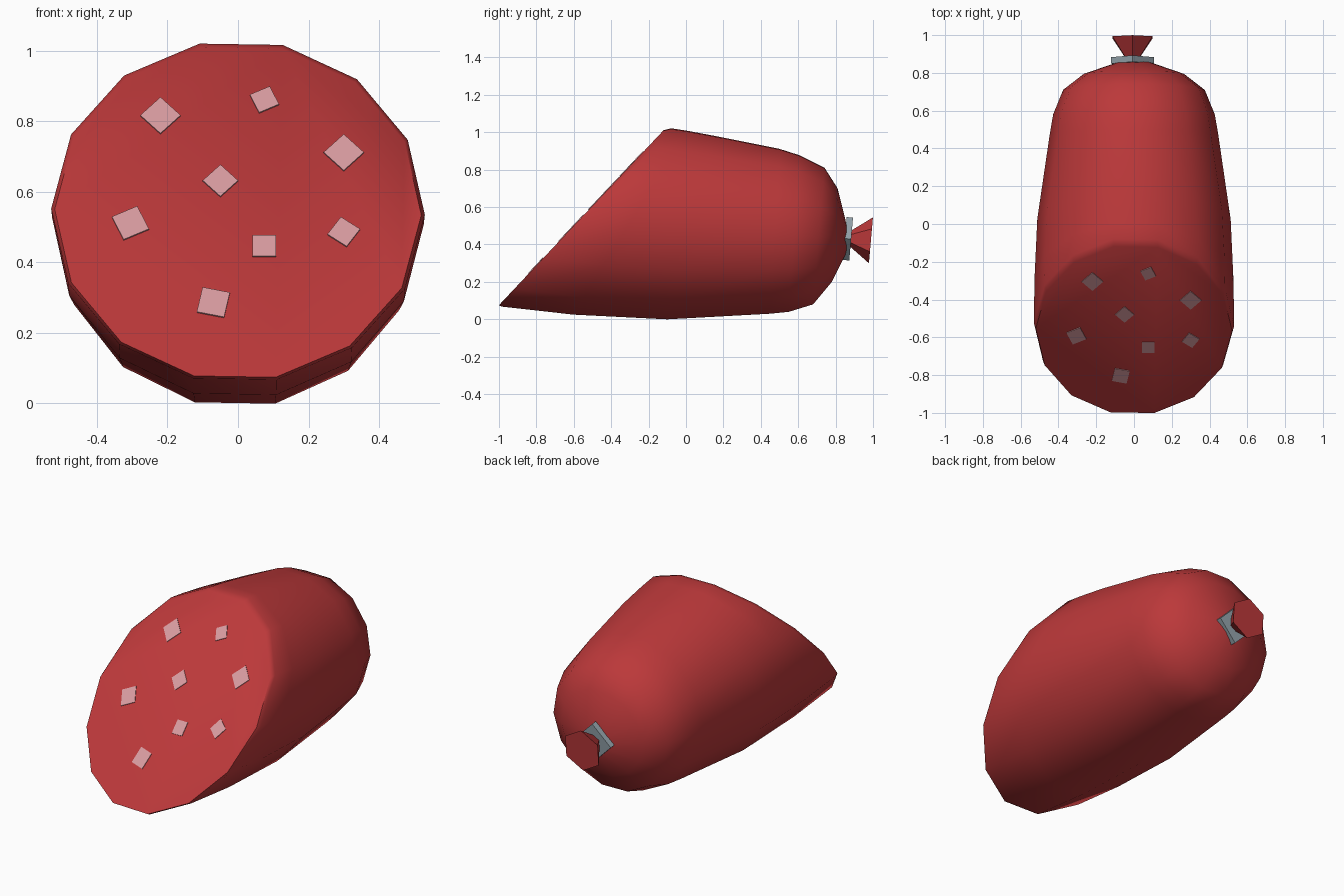
import bpy, bmesh, math
from mathutils import Matrix, Vector

if "Cube" in bpy.data.objects:
    bpy.data.objects.remove(bpy.data.objects["Cube"])

SIDES = 14


def material(name, rgb):
    m = bpy.data.materials.new(name)
    m.diffuse_color = (*rgb, 1)
    m.use_nodes = True
    m.node_tree.nodes["Principled BSDF"].inputs["Base Color"].default_value = m.diffuse_color
    return m


red = material("sausage red", (0.50, 0.040, 0.042))
pink = material("fat pink", (0.69, 0.33, 0.35))
grey = material("clip grey", (0.30, 0.37, 0.41))


def make_object(name, bm, mat, smooth=None):
    bmesh.ops.recalc_face_normals(bm, faces=bm.faces)
    mesh = bpy.data.meshes.new(name)
    bm.to_mesh(mesh)
    bm.free()
    mesh.materials.append(mat)
    ob = bpy.data.objects.new(name, mesh)
    bpy.context.collection.objects.link(ob)
    if smooth:
        bpy.ops.object.select_all(action='DESELECT')
        ob.select_set(True)
        bpy.context.view_layer.objects.active = ob
        bpy.ops.object.shade_smooth_by_angle(angle=math.radians(smooth))
    return ob


# sausage body: slanted rings, each (bottom y, bottom z, top y, top z, half width)
RINGS = [
    (-1.00, 0.075, -0.12, 1.010, 0.520),
    (-0.985, 0.068, -0.08, 1.020, 0.530),
    (-0.60, 0.025, 0.00, 1.008, 0.527),
    (-0.10, 0.000, 0.15, 0.980, 0.512),
    (0.45, 0.030, 0.50, 0.910, 0.446),
    (0.55, 0.040, 0.61, 0.875, 0.428),
    (0.68, 0.080, 0.74, 0.810, 0.375),
    (0.78, 0.200, 0.81, 0.700, 0.265),
    (0.86, 0.360, 0.86, 0.500, 0.075),
]
bm = bmesh.new()
loops = []
stretch = math.sin(math.radians(77.8))
for yb, zb, yt, zt, hw in RINGS:
    loop = []
    for i in range(SIDES):
        a = math.tau * i / SIDES - math.radians(1)
        s = math.sin(a) / stretch
        loop.append(bm.verts.new((hw * math.cos(a),
                                  (yb + yt) / 2 + s * (yt - yb) / 2,
                                  (zb + zt) / 2 + s * (zt - zb) / 2)))
    loops.append(loop)
for a, b in zip(loops, loops[1:]):
    for i in range(SIDES):
        j = (i + 1) % SIDES
        bm.faces.new((a[i], a[j], b[j], b[i]))
bm.faces.new(loops[0])
bm.faces.new(loops[-1])
body = make_object("sausage_body", bm, red, 45)
# keep the edge of the cut crisp
sharp = body.data.attributes.get("sharp_edge") or body.data.attributes.new("sharp_edge", 'BOOLEAN', 'EDGE')
for e in body.data.edges:
    if max(e.vertices) < SIDES:
        sharp.data[e.index].value = True

# fat pieces on the cut face: (x, z, radius, turn in degrees)
FAT = [
    (-0.22, 0.815, 0.057, 0), (0.075, 0.86, 0.044, 70), (0.30, 0.71, 0.057, 0),
    (-0.05, 0.63, 0.050, 0), (-0.305, 0.51, 0.056, 70), (0.075, 0.445, 0.047, 45),
    (0.30, 0.485, 0.047, 10), (-0.07, 0.285, 0.056, 33),
]
slope = 0.88 / 0.935
normal = Vector((0, -1, slope)).normalized()
bm = bmesh.new()
for x, z, r, turn in FAT:
    top, base = [], []
    for k in range(4):
        a = math.radians(turn + 90 * k)
        px, pz = x + r * math.cos(a), z + 0.9 * r * math.sin(a)
        p = Vector((px, -1 + (pz - 0.075) * slope, pz))
        top.append(bm.verts.new(p + normal * 0.004))
        base.append(bm.verts.new(p - normal * 0.002))
    bm.faces.new(top)
    bm.faces.new(base[::-1])
    for k in range(4):
        bm.faces.new((top[k], base[k], base[k - 3], top[k - 3]))
make_object("fat_pieces", bm, pink)


def end_part(name, sides, r_in, r_out, depth, y, z, turn, mat):
    """Short prism or cone along y, tipped slightly with the casing end."""
    bm = bmesh.new()
    bmesh.ops.create_cone(bm, cap_ends=True, segments=sides,
                          radius1=r_in, radius2=r_out, depth=depth)
    m = (Matrix.Translation((-0.008, y, z)) @ Matrix.Rotation(math.radians(-95), 4, 'X')
         @ Matrix.Rotation(math.radians(turn), 4, 'Z'))
    bm.transform(m)
    make_object(name, bm, mat, 30)


# metal clip and gathered casing tail
end_part("clip", 4, 0.115, 0.115, 0.034, 0.866, 0.430, 0, grey)
end_part("casing_tail", 6, 0.035, 0.123, 0.12, 0.929, 0.427, 0, red)
